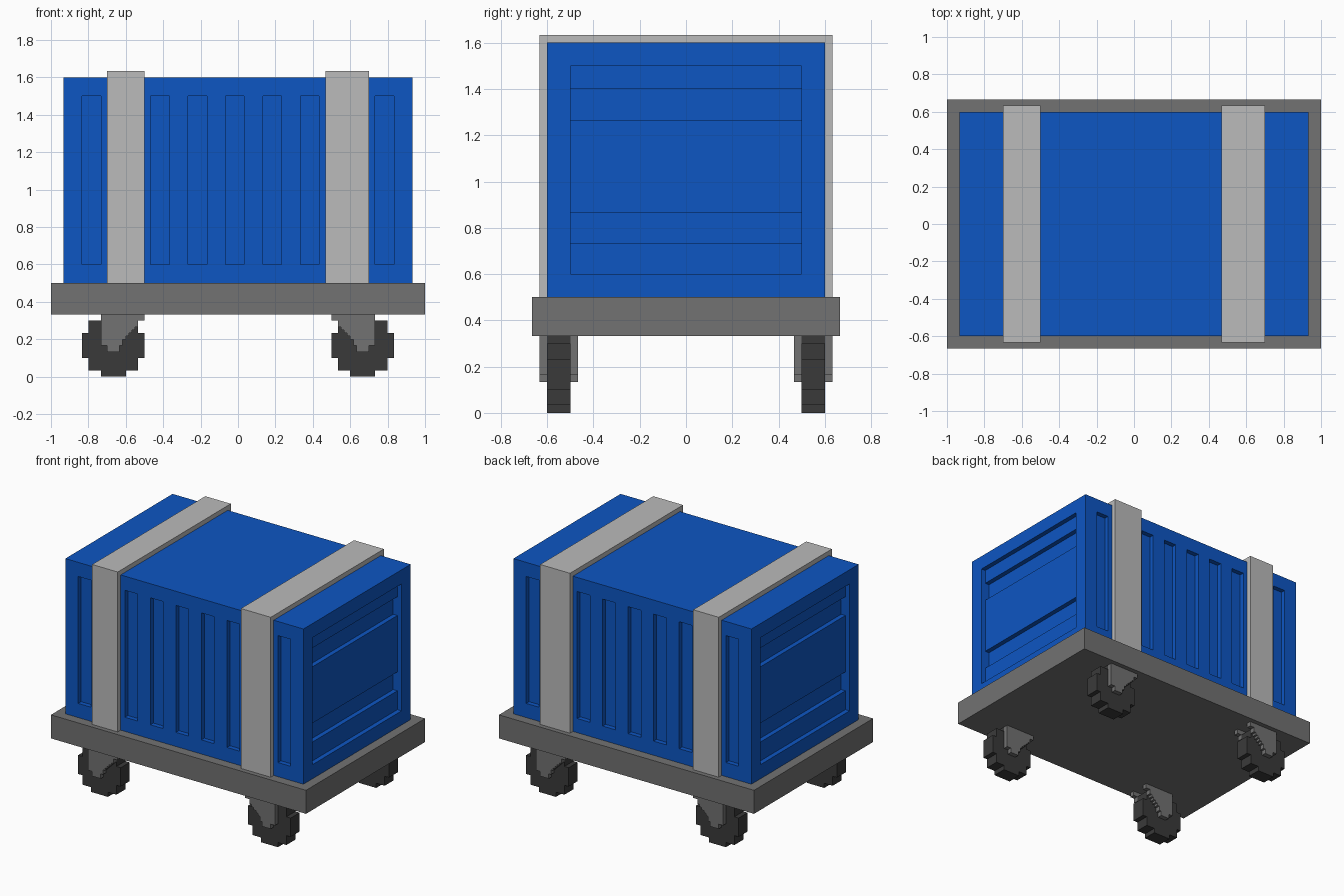
import bpy
import bmesh

cube = bpy.data.objects.get("Cube")
if cube:
    bpy.data.objects.remove(cube, do_unlink=True)

U = 1 / 30  # one voxel; all sizes below are counted in voxels


def material(name, rgb):
    m = bpy.data.materials.new(name)
    m.use_nodes = True
    m.diffuse_color = (*rgb, 1)
    bsdf = next(n for n in m.node_tree.nodes if n.type == 'BSDF_PRINCIPLED')
    bsdf.inputs["Base Color"].default_value = (*rgb, 1)
    return m


BLUE = material("crate blue", (0.004, 0.093, 0.545))
SILVER = material("strap light grey", (0.497, 0.497, 0.497))
GREY = material("steel grey", (0.168, 0.168, 0.168))
DARK = material("rubber dark grey", (0.042, 0.042, 0.042))


def prism(bm, profile, axis, lo, hi):
    """Extrude an (a, z) profile from lo to hi along axis 'x' or 'y'."""
    def point(a, z, d):
        return (d * U, a * U, z * U) if axis == 'x' else (a * U, d * U, z * U)
    face = bm.faces.new([bm.verts.new(point(a, z, lo)) for a, z in profile])
    verts = bmesh.ops.extrude_face_region(bm, geom=[face])["geom"]
    shift = ((hi - lo) * U, 0, 0) if axis == 'x' else (0, (hi - lo) * U, 0)
    bmesh.ops.translate(bm, vec=shift,
                        verts=[v for v in verts if isinstance(v, bmesh.types.BMVert)])


def box(bm, x0, x1, y0, y1, z0, z1):
    prism(bm, [(x0, z0), (x1, z0), (x1, z1), (x0, z1)], 'y', y0, y1)


def finish(name, bm, mat):
    bmesh.ops.recalc_face_normals(bm, faces=bm.faces)
    mesh = bpy.data.meshes.new(name)
    bm.to_mesh(mesh)
    bm.free()
    mesh.materials.append(mat)
    obj = bpy.data.objects.new(name, mesh)
    bpy.context.collection.objects.link(obj)
    return obj


# Platform
bm = bmesh.new()
box(bm, -30, 30, -20, 20, 10, 15)
finish("platform", bm, GREY)

# Crate body
bm = bmesh.new()
box(bm, -28, 28, -18, 18, 15, 48)
crate = finish("crate", bm, BLUE)

# Cutter: upright side grooves, and stepped end panels with two deep channels
bm = bmesh.new()
for x in (-25, -14, -8, -2, 4, 10, 22):
    box(bm, x, x + 3, -19, -17, 18, 45)
    box(bm, x, x + 3, 17, 19, 18, 45)
panel = [(29, 18), (27, 18), (27, 22), (26, 22), (26, 26), (27, 26),
         (27, 38), (26, 38), (26, 42), (27, 42), (27, 45), (29, 45)]
for side in (-1, 1):
    prism(bm, [(side * x, z) for x, z in panel], 'y', -15, 15)
cutter = finish("recess_cutter", bm, BLUE)
cutter.hide_render = True

mod = crate.modifiers.new("recesses", 'BOOLEAN')
mod.operation = 'DIFFERENCE'
mod.solver = 'EXACT'
mod.object = cutter
bpy.context.view_layer.objects.active = crate
crate.select_set(True)
bpy.ops.object.modifier_apply(modifier=mod.name)
bpy.data.objects.remove(cutter, do_unlink=True)

# Straps wrapped over the crate
band = [(-19, 15), (-18, 15), (-18, 48), (18, 48), (18, 15), (19, 15), (19, 49), (-19, 49)]
for name, x0, x1 in (("strap_right", -21, -15), ("strap_left", 14, 21)):
    bm = bmesh.new()
    prism(bm, band, 'x', x0, x1)
    finish(name, bm, SILVER)

# Stepped wheel outline, relative to the axle in x
quarter = [(2, 0), (2, 1), (4, 1), (4, 3), (5, 3)]
right_half = quarter + [(x, 10 - z) for x, z in reversed(quarter)]
wheel = right_half + [(-x, z) for x, z in reversed(right_half)]

# Fork outline: straight outer edge, fine staircase towards the middle
fork = [(2, 10), (2, 5), (1, 5), (1, 4), (-1, 4), (-1, 5), (-1.5, 5), (-1.5, 6)]
for i in range(5):
    fork += [(-2 - i * 0.5, 6 + i * 0.5), (-2 - i * 0.5, 6.5 + i * 0.5)]
fork += [(-4, 8.5), (-4, 9), (-5, 9), (-5, 10)]

# Four casters
for sx, side in ((1, "left"), (-1, "right")):
    for sy, end in ((-1, "front"), (1, "back")):
        bm = bmesh.new()
        prism(bm, [(20 * sx + x, z) for x, z in wheel], 'y', 15 * sy, 18 * sy)
        finish(f"wheel_{end}_{side}", bm, DARK)
        bm = bmesh.new()
        for y in (14, 18):
            prism(bm, [(sx * (20 + x), z) for x, z in fork], 'y', y * sy, (y + 1) * sy)
        finish(f"fork_{end}_{side}", bm, GREY)
